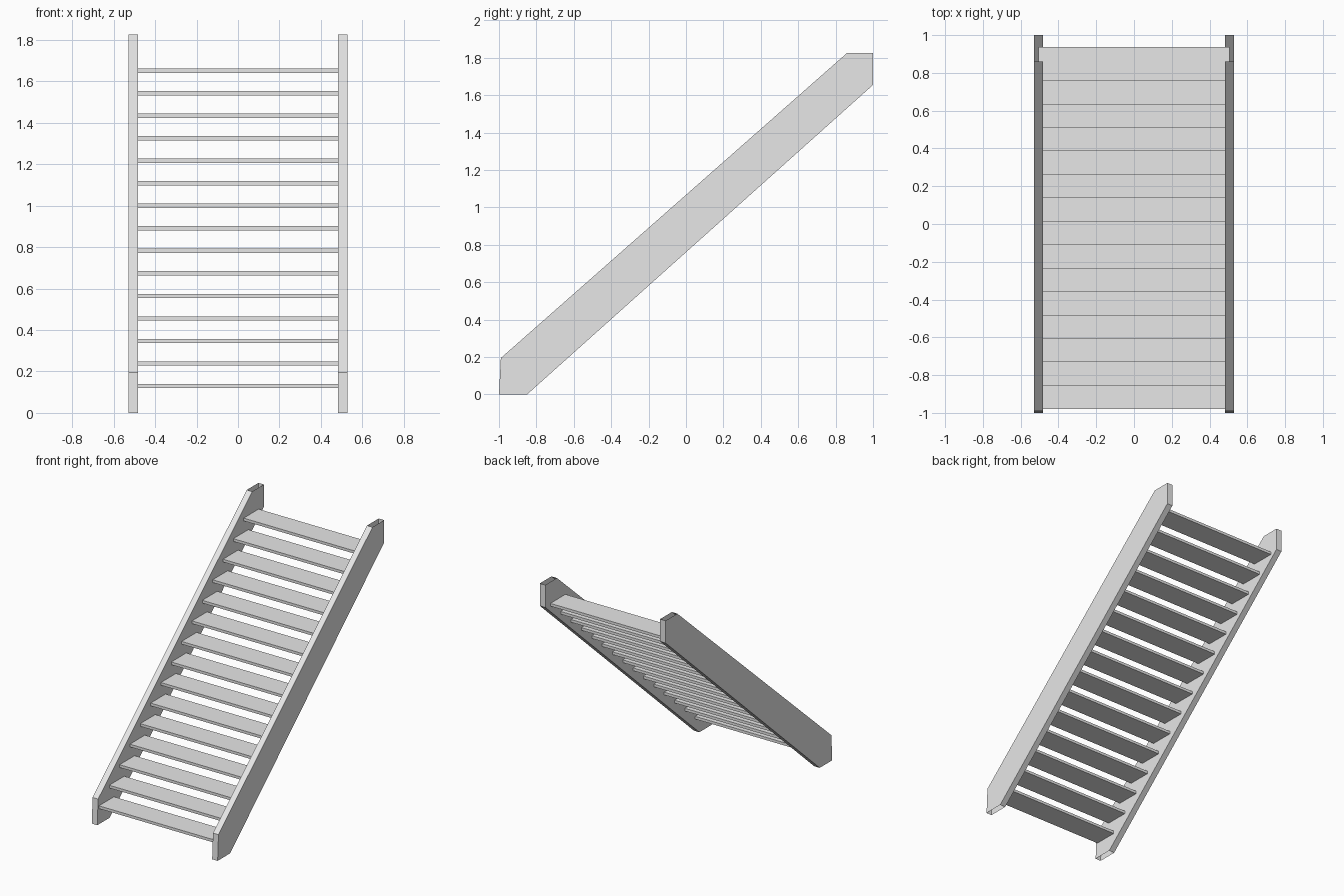
import bpy
import bmesh

cube = bpy.data.objects.get("Cube")
if cube:
    bpy.data.objects.remove(cube, do_unlink=True)

# Single flat grey for the whole staircase
grey = bpy.data.materials.new("light_grey")
grey.use_nodes = True
grey.diffuse_color = (0.8, 0.8, 0.8, 1)
grey.node_tree.nodes["Principled BSDF"].inputs["Base Color"].default_value = (0.8, 0.8, 0.8, 1)


def prism(name, profile, x0, x1, open_edges=()):
    """Extrude a (y, z) outline from x0 to x1, leaving the listed edges open."""
    bm = bmesh.new()
    a = [bm.verts.new((x0, y, z)) for y, z in profile]
    b = [bm.verts.new((x1, y, z)) for y, z in profile]
    n = len(profile)
    bm.faces.new(a[::-1])
    bm.faces.new(b)
    for i in range(n):
        if i not in open_edges:
            j = (i + 1) % n
            bm.faces.new((a[i], a[j], b[j], b[i]))
    mesh = bpy.data.meshes.new(name)
    bm.to_mesh(mesh)
    bm.free()
    mesh.materials.append(grey)
    obj = bpy.data.objects.new(name, mesh)
    bpy.context.collection.objects.link(obj)
    return obj


# Hollow side stringers, open at the flat foot and the flat head
outline = [(-1, 0), (-0.85, 0), (1, 1.655), (1, 1.825), (0.86, 1.825), (-0.99, 0.195)]
INNER, OUTER = 0.483, 0.529
prism("left_stringer", outline, INNER, OUTER, open_edges=(0, 3))
prism("right_stringer", outline, -OUTER, -INNER, open_edges=(0, 3))

# Open treads, let into the stringers
COUNT, DEPTH, THICK = 15, 0.18, 0.021
for i in range(COUNT):
    t = i / (COUNT - 1)
    y = -0.98 + 1.738 * t
    z = 0.119 + 1.522 * t
    prism(f"tread_{i + 1}",
          [(y, z), (y + DEPTH, z), (y + DEPTH, z + THICK), (y, z + THICK)],
          -0.505, 0.505)
